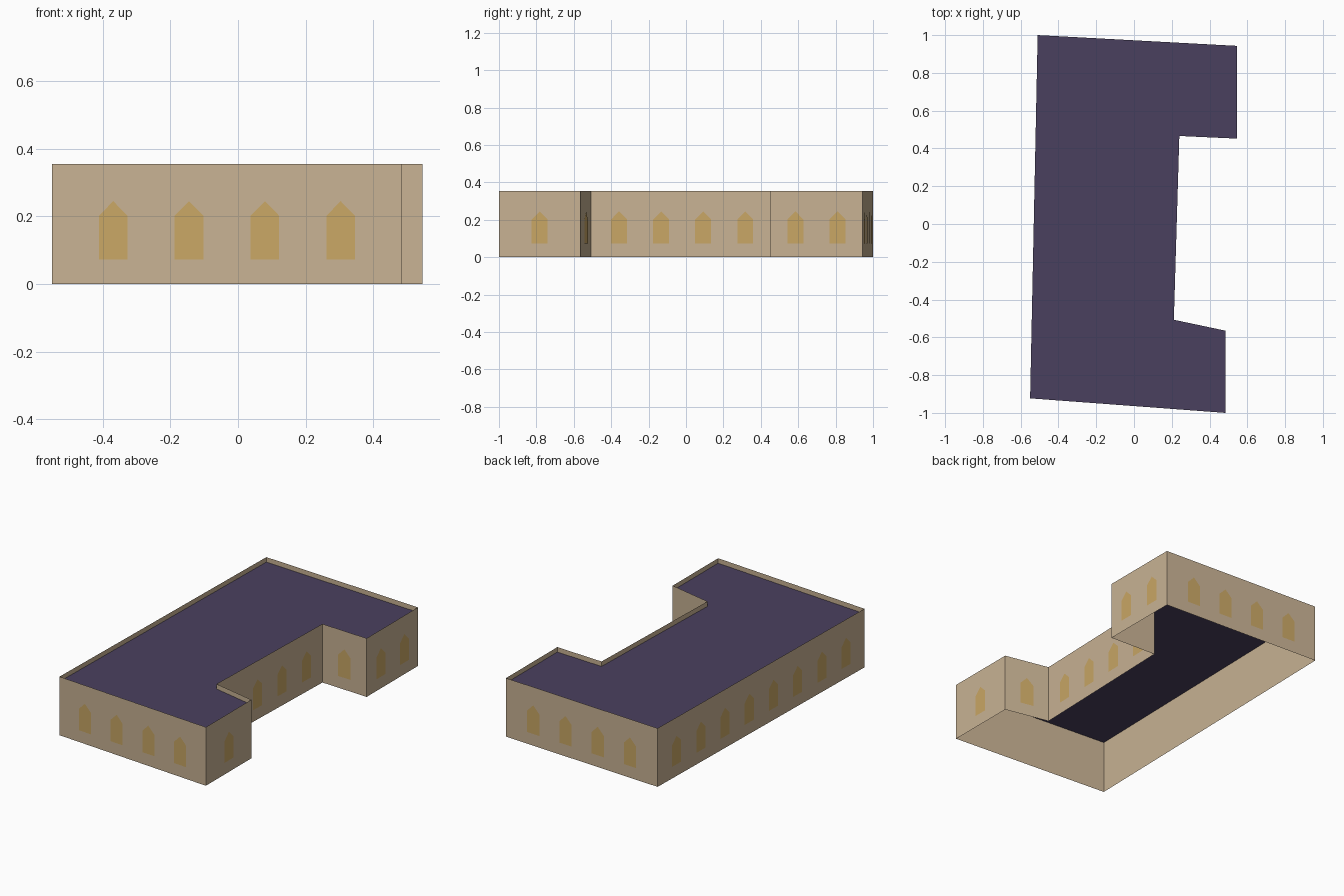
import bpy
from mathutils import Vector

cube = bpy.data.objects.get("Cube")
if cube:
    bpy.data.objects.remove(cube, do_unlink=True)

HEIGHT, ROOF_Z = 0.355, 0.325
SPACING, HALF_WIDTH = 0.225, 0.0425
SILL, SHOULDER, APEX = 0.072, 0.202, 0.245
GAP = 0.002

# Footprint corners, counter-clockwise from above
corners = [Vector(c) for c in (
    (-0.55, -0.923), (0.485, -1.0), (0.485, -0.565), (0.211, -0.507),
    (0.24, 0.466), (0.546, 0.452), (0.546, 0.943), (-0.51, 1.0))]
edges = list(zip(corners, corners[1:] + corners[:1]))


def material(name, colour):
    mat = bpy.data.materials.new(name)
    mat.use_nodes = True
    mat.diffuse_color = (*colour, 1)
    mat.node_tree.nodes["Principled BSDF"].inputs["Base Color"].default_value = (*colour, 1)
    return mat


def build(name, faces, mat):
    """Make an object from a list of faces, each a list of points."""
    verts, index = [], []
    for face in faces:
        index.append(range(len(verts), len(verts) + len(face)))
        verts.extend(face)
    mesh = bpy.data.meshes.new(name)
    mesh.from_pydata(verts, [], [list(i) for i in index])
    mesh.materials.append(mat)
    obj = bpy.data.objects.new(name, mesh)
    bpy.context.collection.objects.link(obj)
    return obj


stone = material("sandstone", (0.58, 0.448, 0.296))
amber = material("amber glass", (0.585, 0.385, 0.13))
slate = material("purple slate", (0.068, 0.051, 0.113))

# Thin outer walls, open below, rising past the roof as a parapet
build("outer_walls", [[(*a, 0), (*b, 0), (*b, HEIGHT), (*a, HEIGHT)] for a, b in edges], stone)

# Flat roof set below the wall tops
build("flat_roof", [[(*c, ROOF_Z) for c in corners]], slate)

# Pointed windows, evenly spaced and centred on each wall
outline = [(-HALF_WIDTH, SILL), (HALF_WIDTH, SILL), (HALF_WIDTH, SHOULDER),
           (0, APEX), (-HALF_WIDTH, SHOULDER)]
windows = []
for a, b in edges:
    along = (b - a).normalized()
    outward = Vector((along.y, -along.x))
    count = int((b - a).length / SPACING)
    for i in range(count):
        centre = (a + b) / 2 + along * SPACING * (i - (count - 1) / 2) + outward * GAP
        windows.append([(*(centre + along * u), z) for u, z in outline])
build("pointed_windows", windows, amber)
